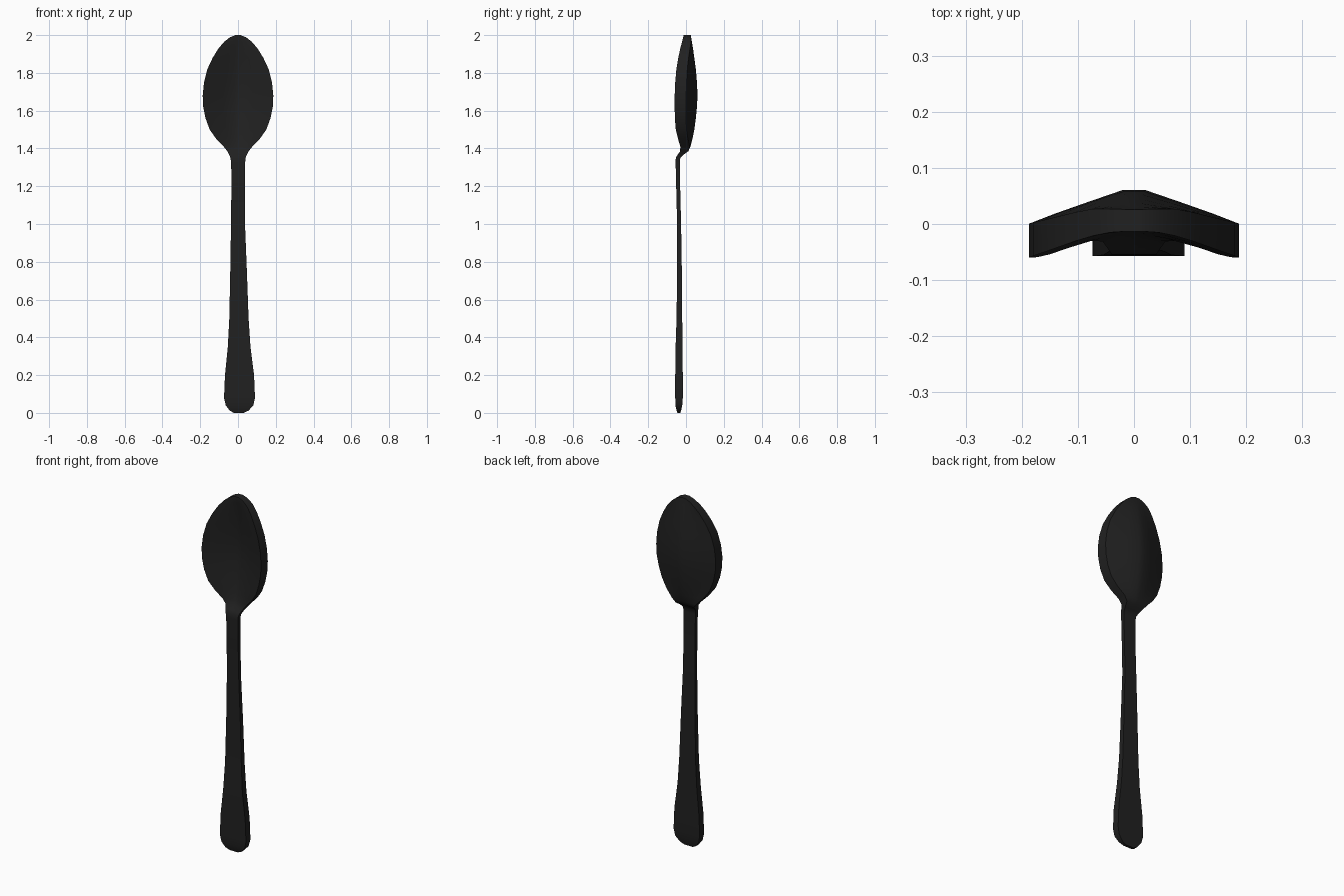
import bpy, bmesh

# handle stations: z, centre x, half width, front y, back y
HANDLE = [
    (0.000, 0.004, 0.026, -0.045, -0.030),
    (0.012, 0.006, 0.050, -0.050, -0.026),
    (0.040, 0.008, 0.073, -0.056, -0.020),
    (0.080, 0.008, 0.082, -0.057, -0.017),
    (0.200, 0.008, 0.077, -0.057, -0.017),
    (0.350, 0.006, 0.060, -0.055, -0.019),
    (0.500, 0.005, 0.051, -0.050, -0.020),
    (0.750, 0.003, 0.044, -0.047, -0.022),
    (1.000, 0.000, 0.037, -0.047, -0.026),
    (1.200, 0.001, 0.036, -0.052, -0.031),
    (1.325, 0.001, 0.037, -0.055, -0.033),
    (1.350, 0.000, 0.040, -0.054, -0.030),
    (1.366, 0.000, 0.046, -0.045, -0.015),
]
# bowl stations: z, half width, rim front y, back y at the centre
BOWL = [
    (1.385, 0.056, -0.031, 0.012),
    (1.410, 0.076, -0.030, 0.024),
    (1.450, 0.115, -0.042, 0.034),
    (1.500, 0.150, -0.054, 0.044),
    (1.560, 0.172, -0.059, 0.052),
    (1.620, 0.184, -0.060, 0.058),
    (1.680, 0.187, -0.060, 0.061),
    (1.750, 0.180, -0.057, 0.058),
    (1.820, 0.162, -0.051, 0.052),
    (1.880, 0.134, -0.041, 0.044),
    (1.930, 0.103, -0.030, 0.037),
    (1.965, 0.073, -0.021, 0.031),
    (1.988, 0.043, -0.015, 0.027),
    (2.000, 0.014, -0.013, 0.026),
]
# across the width: (x fraction, share of the dish depth)
ACROSS = [(-1, 0), (-0.75, 0.3), (-0.42, 0.66), (-0.1, 1),
          (0.1, 1), (0.42, 0.66), (0.75, 0.3), (1, 0)]


def section(bm, z, cx, hw, rim_f, rim_b, mid_f, mid_b):
    front = [(cx + hw * f, rim_f + (mid_f - rim_f) * d, z) for f, d in ACROSS]
    back = [(cx + hw * f, rim_b + (mid_b - rim_b) * d, z) for f, d in ACROSS]
    return [bm.verts.new(p) for p in front + back[::-1]]


bm = bmesh.new()
rings = [section(bm, z, cx, hw, f, b, f, b) for z, cx, hw, f, b in HANDLE]
for z, hw, f, back in BOWL:
    rim_b = min(f + 0.04 + 0.11 * hw, back)
    rings.append(section(bm, z, 0, hw, f, rim_b, max(f, back - 0.04), back))

# loft the stations and cap both ends
for a, b in zip(rings, rings[1:]):
    n = len(a)
    for i in range(n):
        j = (i + 1) % n
        bm.faces.new((a[i], a[j], b[j], b[i]))
bm.faces.new(rings[0])
bm.faces.new(rings[-1])
bmesh.ops.recalc_face_normals(bm, faces=bm.faces)

mesh = bpy.data.meshes.new("spoon")
bm.to_mesh(mesh)
bm.free()
spoon = bpy.data.objects.new("spoon", mesh)
bpy.context.collection.objects.link(spoon)

# dark finish
mat = bpy.data.materials.new("black_finish")
mat.diffuse_color = (0.015, 0.015, 0.015, 1)
mesh.materials.append(mat)

bpy.context.view_layer.objects.active = spoon
spoon.select_set(True)
bpy.ops.object.shade_smooth_by_angle(angle=0.7)
